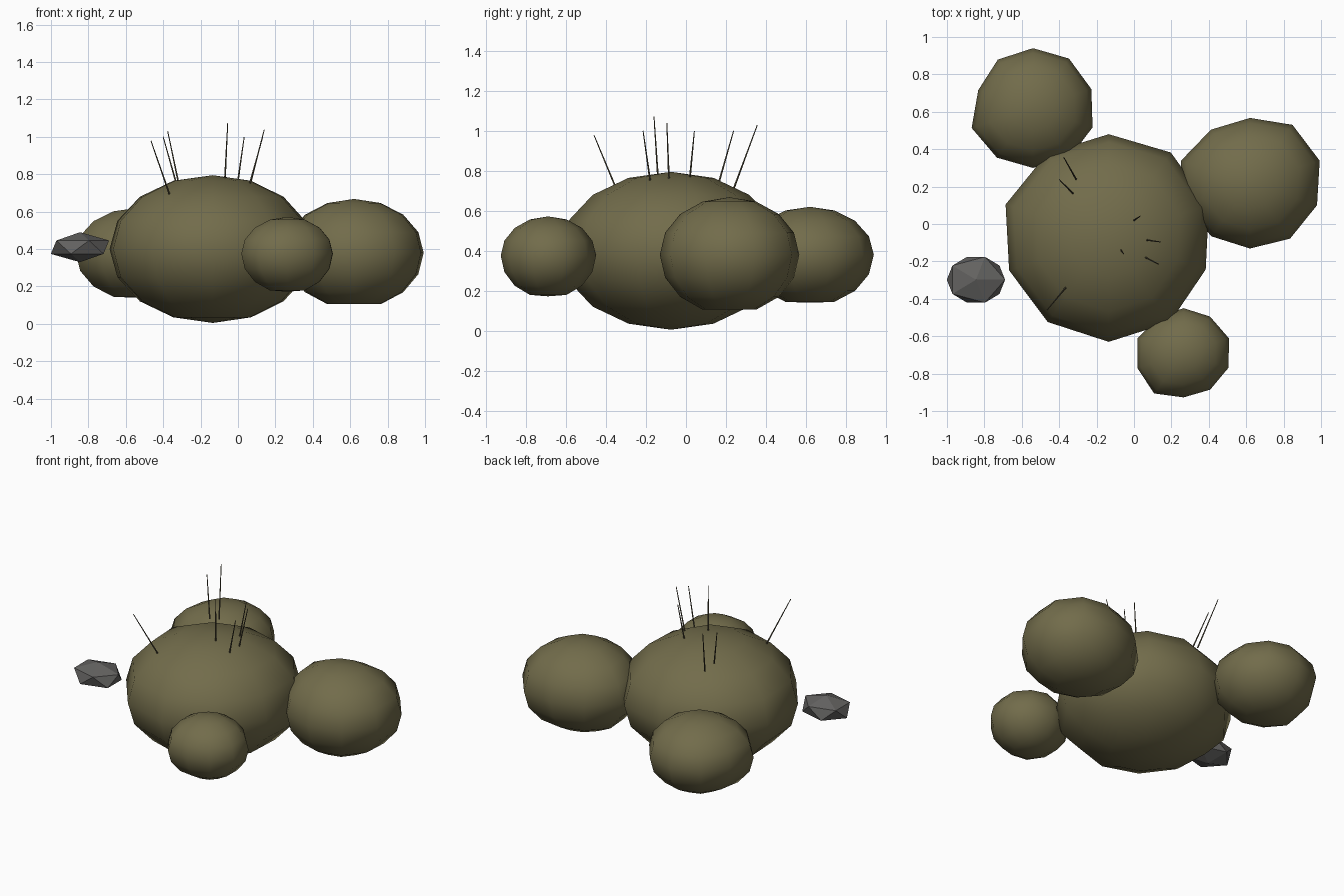
import bpy, bmesh, math
from mathutils import Vector

if "Cube" in bpy.data.objects:
    bpy.data.objects.remove(bpy.data.objects["Cube"])


def material(name, rgb):
    m = bpy.data.materials.new(name)
    m.diffuse_color = (*rgb, 1)
    m.use_nodes = True
    m.node_tree.nodes["Principled BSDF"].inputs["Base Color"].default_value = m.diffuse_color
    return m


olive = material("olive leaves", (0.168, 0.150, 0.070))
grey = material("stone grey", (0.125, 0.122, 0.118))
brown = material("dry stem", (0.10, 0.085, 0.05))


def make_object(name, bm, mat, location=(0, 0, 0), smooth=False):
    mesh = bpy.data.meshes.new(name)
    bm.to_mesh(mesh)
    bm.free()
    mesh.materials.append(mat)
    for p in mesh.polygons:
        p.use_smooth = smooth
    ob = bpy.data.objects.new(name, mesh)
    ob.location = location
    bpy.context.collection.objects.link(ob)
    return ob


def lump(name, centre, radii, up, down, floor):
    """Ten-sided squashed ball; radii run anticlockwise from the front."""
    bm = bmesh.new()
    bmesh.ops.create_uvsphere(bm, u_segments=10, v_segments=8, radius=1)
    for v in bm.verts:
        x, y, z = v.co
        if math.hypot(x, y) > 1e-4:
            turn = math.degrees(math.atan2(y, x)) + 90
            r = radii[round(turn / 36) % 10]
        else:
            r = radii[0]
        height = z * (up if z > 0 else down)
        v.co = (x * r, y * r, max(height, floor - centre[2]))
    make_object(name, bm, olive, centre, smooth=True)


# Bush lumps
lump("main_bush", (-0.135, -0.075, 0.40),
     (.555, .557, .545, .563, .565, .555, .56, .58, .56, .555), .395, .395, 0.005)
lump("right_bush", (0.62, 0.217, 0.38),
     (.348, .365, .377, .392, .387, .35, .355, .389, .37, .35), .288, .298, 0.105)
lump("back_bush", (-0.54, 0.62, 0.38),
     (.32, .33, .335, .328, .327, .32, .32, .308, .345, .328), .24, .255, 0.14)
lump("front_bush", (0.265, -0.69, 0.375),
     (.237, .242, .253, .255, .241, .24, .235, .258, .26, .267), .197, .212, 0.172)

# Flat-faced stone at the side
bm = bmesh.new()
bmesh.ops.create_icosphere(bm, subdivisions=1, radius=1)
bmesh.ops.scale(bm, vec=(0.174, 0.144, 0.08), verts=bm.verts)
make_object("stone", bm, grey, (-0.845, -0.298, 0.41))

# Thin stems rising from the top: base point, tip point
stems = [
    ((-.365, -.34, .69), (-.465, -.46, .978)),
    ((-.328, .165, .745), (-.400, .238, 1.00)),
    ((-.310, .24, .715), (-.376, .357, 1.03)),
    ((-.070, -.14, .77), (-.055, -.16, 1.073)),
    ((.000, .02, .77), (.033, .042, 1.00)),
    ((.065, -.085, .745), (.141, -.096, 1.04)),
    ((.060, -.178, .74), (.132, -.215, 1.00)),
]
for i, (base, tip) in enumerate(stems):
    a, b = Vector(base), Vector(tip)
    axis = b - a
    bm = bmesh.new()
    bmesh.ops.create_cone(bm, cap_ends=True, segments=5, radius1=0.005,
                          radius2=0.0025, depth=axis.length)
    ob = make_object(f"stem_{i + 1}", bm, brown, (a + b) / 2)
    ob.rotation_euler = axis.to_track_quat('Z', 'Y').to_euler()
